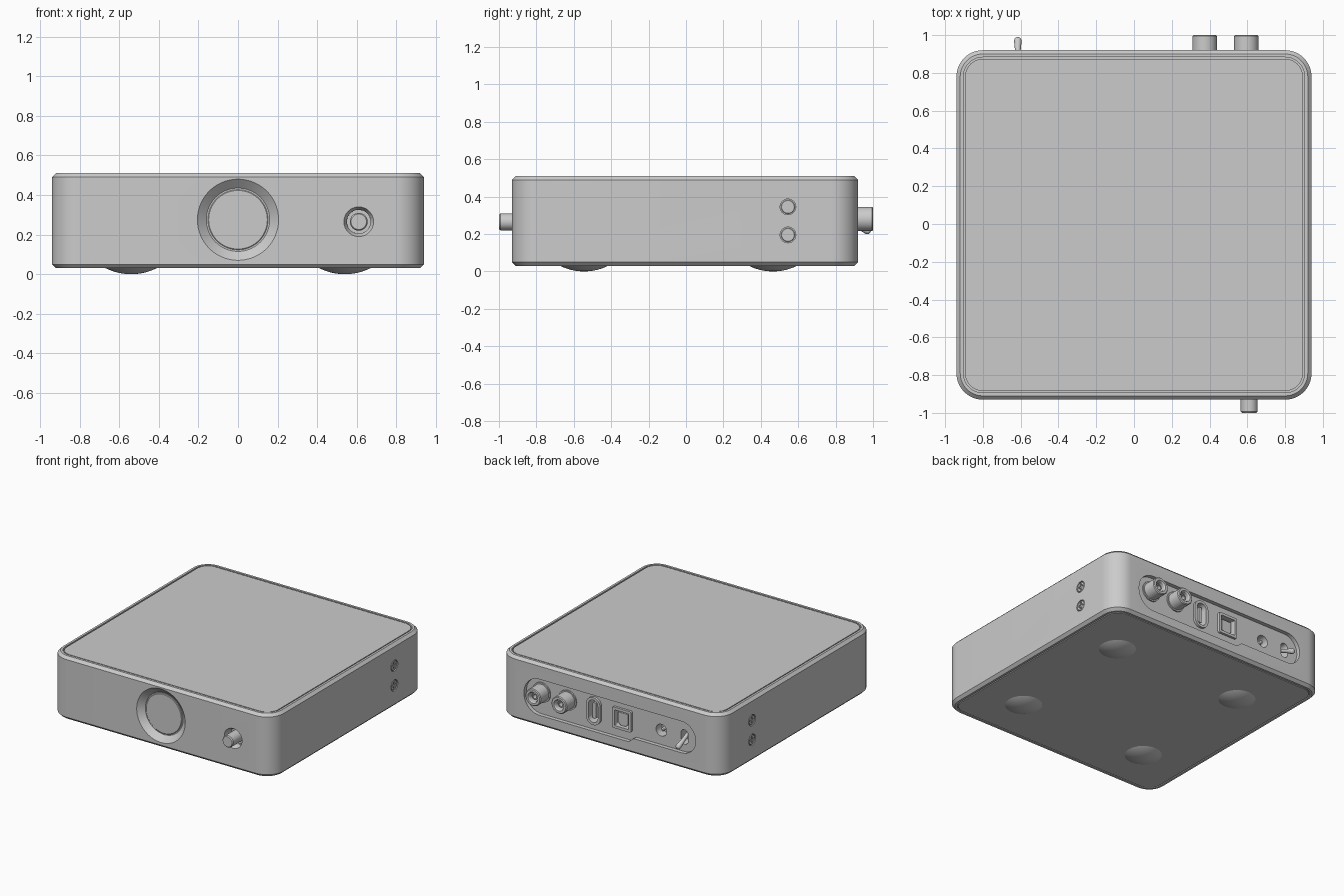
import bpy, bmesh, math
from mathutils import Vector

if "Cube" in bpy.data.objects:
    bpy.data.objects.remove(bpy.data.objects["Cube"])

PLACE = {'x': lambda u, v, d: (d, u, v),
         'y': lambda u, v, d: (u, d, v),
         'z': lambda u, v, d: (u, v, d)}


def round_poly(corners, n=10):
    """Outline from (u, v, fillet radius) corners."""
    out = []
    for i, (u, v, r) in enumerate(corners):
        p = Vector((u, v))
        a = (Vector(corners[i - 1][:2]) - p).normalized()
        b = (Vector(corners[(i + 1) % len(corners)][:2]) - p).normalized()
        half = a.angle(b) / 2
        c = p + (a + b).normalized() * (r / math.sin(half))
        t = r / math.tan(half)
        s, e = p + a * t - c, p + b * t - c
        a0 = math.atan2(s.y, s.x)
        da = (math.atan2(e.y, e.x) - a0 + math.pi) % (2 * math.pi) - math.pi
        out += [(c.x + r * math.cos(a0 + da * k / n),
                 c.y + r * math.sin(a0 + da * k / n)) for k in range(n + 1)]
    return out


def rrect(cu, cv, hu, hv, r, n=10):
    return round_poly([(cu - hu, cv - hv, r), (cu + hu, cv - hv, r),
                       (cu + hu, cv + hv, r), (cu - hu, cv + hv, r)], n)


def circle(cu, cv, r, n=64):
    return [(cu + r * math.cos(2 * math.pi * k / n),
             cv + r * math.sin(2 * math.pi * k / n)) for k in range(n)]


def loft(name, axis, rings):
    """Closed solid through (outline, depth) rings, capped at both ends."""
    bm = bmesh.new()
    loops = [[bm.verts.new(PLACE[axis](u, v, d)) for u, v in pts] for pts, d in rings]
    n = len(loops[0])
    for lo, hi in zip(loops, loops[1:]):
        for k in range(n):
            bm.faces.new((lo[k], lo[(k + 1) % n], hi[(k + 1) % n], hi[k]))
    bm.faces.new(loops[0])
    bm.faces.new(loops[-1])
    bmesh.ops.remove_doubles(bm, verts=bm.verts, dist=1e-5)
    bmesh.ops.recalc_face_normals(bm, faces=bm.faces)
    mesh = bpy.data.meshes.new(name)
    bm.to_mesh(mesh)
    bm.free()
    ob = bpy.data.objects.new(name, mesh)
    bpy.context.collection.objects.link(ob)
    return ob


def prism(name, axis, outline, d0, d1):
    return loft(name, axis, [(outline, d0), (outline, d1)])


def lathe(name, axis, cu, cv, profile, n=64):
    return loft(name, axis, [(circle(cu, cv, r, n), d) for r, d in profile])


def select(ob):
    bpy.ops.object.select_all(action='DESELECT')
    ob.select_set(True)
    bpy.context.view_layer.objects.active = ob


def cut(ob, cutters):
    for c in cutters:
        m = ob.modifiers.new("cut", 'BOOLEAN')
        m.operation, m.solver, m.object = 'DIFFERENCE', 'EXACT', c
        select(ob)
        bpy.ops.object.modifier_apply(modifier=m.name)
        bpy.data.objects.remove(c)


# Case: rounded square with chamfered edges and grooves around both plates
SECTION = [(.045, .03), (.045, .042), (.037, .042), (.037, .03), (.02, .03), (0, .05),
           (0, .49), (.02, .51), (.037, .51), (.037, .49), (.046, .49), (.046, .508)]
case = loft("case", 'z', [(rrect(0, -.005, .94 - i, .925 - i, .14 - i, 12), z)
                          for i, z in SECTION])

# Front dial recess and knob recess
cutters = [lathe("dial_cutter", 'y', 0, .275, [(.2275, -.95), (.16, -.89)], 96),
           lathe("knob_cutter", 'y', .61, .265, [(.085, -.95), (.06, -.90), (.06, -.87)])]

# Rear connector recess with a stepped lower edge, then the socket pockets
cutters.append(prism("rear_cutter", 'y', round_poly(
    [(-.725, .15, .118), (-.20, .15, .02), (-.16, .115, .02), (.725, .115, .13),
     (.725, .39, .13), (-.725, .39, .118)]), .89, 1.05))
USB, OPT, JACK, TOG = (.15, .26), (-.09, .26), (-.415, .26), (-.61, .26)
pockets = [("usb", rrect(*USB, .04, .085, .039)), ("optical", rrect(*OPT, .06, .06, .008)),
           ("jack", circle(*JACK, .045)), ("toggle", rrect(*TOG, .03, .055, .029))]
cutters += [prism(n + "_cutter", 'y', o, .82, .90) for n, o in pockets]

# Countersinks for the side screws
SCREWS = [(s, z) for s in (-1, 1) for z in (.195, .345)]
cutters += [lathe("screw_cutter", 'x', .545, z, [(.042, s * .928), (.042, s * .96)], 32)
            for s, z in SCREWS]
cut(case, cutters)

# Side screws with cross slots
for s, z in SCREWS:
    screw = lathe("side_screw", 'x', .545, z,
                  [(.037, s * .92), (.037, s * .936), (.034, s * .939)], 32)
    cut(screw, [prism("slot_cutter", 'x', [(.545 - a, z - b), (.545 + a, z - b),
                (.545 + a, z + b), (.545 - a, z + b)], s * .931, s * .96)
                for a, b in ((.025, .007), (.007, .025))])

# Dial face and volume knob
lathe("dial_face", 'y', 0, .275, [(.152, -.88), (.152, -.893), (.148, -.896)], 96)
lathe("front_knob", 'y', .61, .265, [(.045, -.86), (.045, -.992), (.039, -1.0)])

# Feet: shallow domes
R = (.14 ** 2 + .036 ** 2) / (2 * .036)
for x in (-.54, .54):
    for y in (-.545, .465):
        a_max = math.asin(.14 / R)
        lathe("foot", 'z', x, y, [(R * math.sin(a_max * k / 10), R - R * math.cos(a_max * k / 10))
                                  for k in range(10, 0, -1)] + [(.002, 0)], 48)

# Audio output sockets: sleeve, bore and centre insert
for x in (.375, .595):
    lathe("output_socket", 'y', x, .28, [(.075, .88), (.075, .90), (.065, .90), (.065, .994),
          (.059, 1.0), (.042, 1.0), (.036, .99), (.036, .92), (.024, .92), (.024, .975),
          (.016, .975), (.016, .925)], 48)


# Raised port frames
def frame(name, c, hu, hv, r, w):
    outer, inner = rrect(*c, hu, hv, r), rrect(*c, hu - w, hv - w, max(r - w, .004))
    ob = prism(name, 'y', outer, .885, .908)
    cut(ob, [prism("frame_cutter", 'y', inner, .88, .93)])


frame("usb_frame", USB, .06, .105, .059, .02)
prism("usb_tongue", 'y', rrect(*USB, .013, .06, .006), .81, .893)
frame("optical_frame", OPT, .08, .08, .012, .02)
prism("optical_door", 'y', round_poly([(OPT[0] - .022, .205, .004), (OPT[0] + .022, .205, .004),
      (OPT[0] + .042, .225, .004), (OPT[0] + .042, .302, .004),
      (OPT[0] - .042, .302, .004), (OPT[0] - .042, .225, .004)], 4), .81, .888)
lathe("power_pin", 'y', *JACK, [(.014, .81), (.014, .875), (.008, .882)], 24)

# Power toggle, tilted down
lever = lathe("power_toggle", 'y', 0, 0, [(.014, -.05), (.014, .03), (.02, .095),
              (.018, .106), (.012, .113), (.004, .116)], 32)
lever.location = (TOG[0] - .005, .882, TOG[1])
lever.rotation_euler = (math.radians(-25), 0, 0)

# Smooth shading with crisp edges
for ob in list(bpy.context.scene.objects):
    select(ob)
    bpy.ops.object.shade_smooth_by_angle(angle=math.radians(25))
